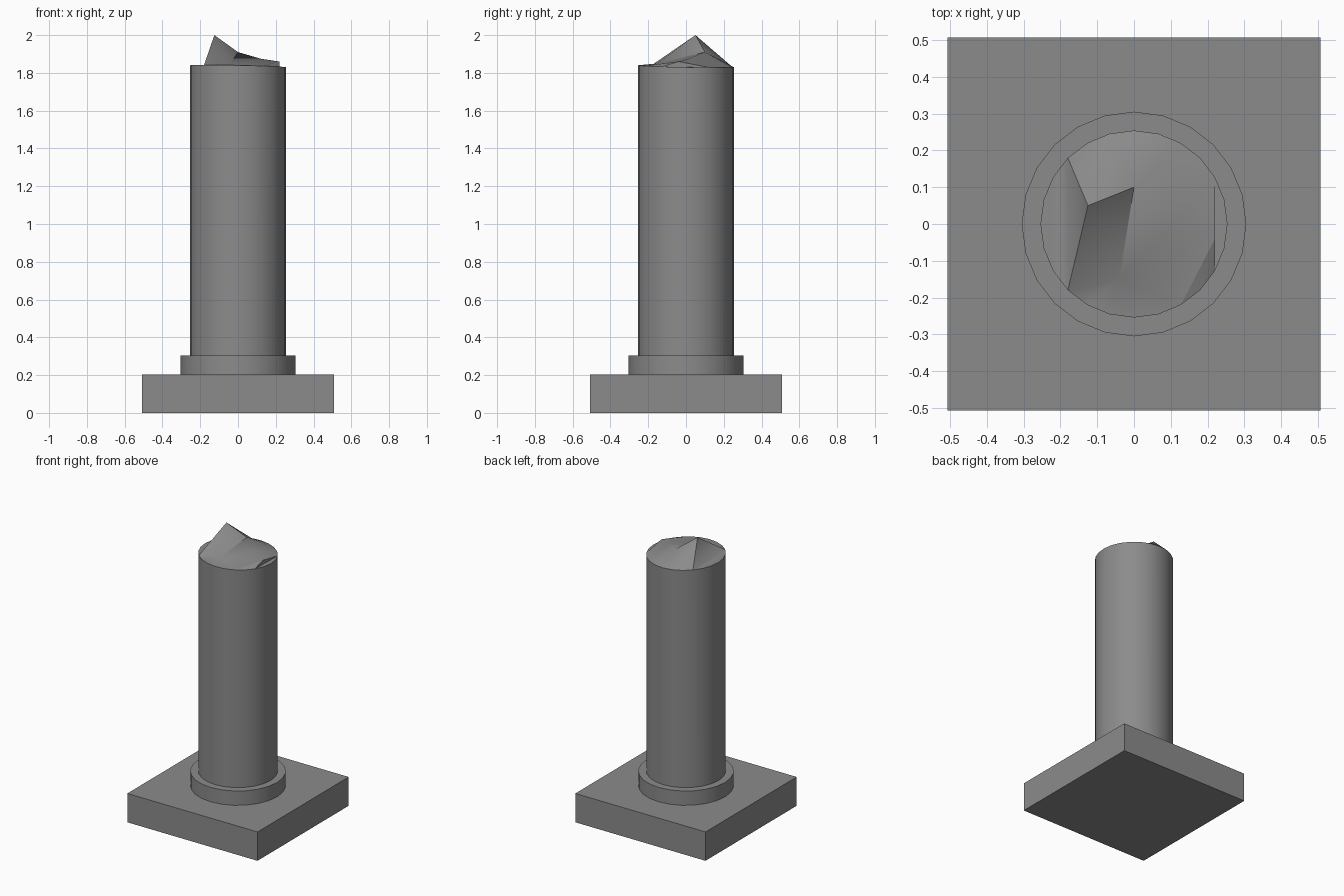
import bpy, bmesh, math

if "Cube" in bpy.data.objects:
    bpy.data.objects.remove(bpy.data.objects["Cube"])

SIDES = 24

# dark stone
stone = bpy.data.materials.new("dark_stone")
stone.diffuse_color = (0.26, 0.26, 0.26, 1)
stone.use_nodes = True
stone.node_tree.nodes["Principled BSDF"].inputs["Base Color"].default_value = stone.diffuse_color


def finish(bm, name, sharp=None):
    bmesh.ops.recalc_face_normals(bm, faces=bm.faces)
    for f in bm.faces:
        f.smooth = True
    for e in bm.edges:
        a = e.calc_face_angle(0)
        pair = set(e.verts)
        if sharp is None:
            e.smooth = a < math.radians(30)
        else:
            e.smooth = not any(pair == s for s in sharp)
    mesh = bpy.data.meshes.new(name)
    bm.to_mesh(mesh)
    bm.free()
    mesh.materials.append(stone)
    ob = bpy.data.objects.new(name, mesh)
    bpy.context.collection.objects.link(ob)
    return ob


def ring(bm, radius, height):
    verts = []
    for i in range(SIDES):
        a = 2 * math.pi * i / SIDES
        x, y = radius * math.cos(a), radius * math.sin(a)
        verts.append(bm.verts.new((x, y, height(x, y))))
    return verts


def walls(bm, low, high):
    for i in range(SIDES):
        j = (i + 1) % SIDES
        bm.faces.new((low[i], low[j], high[j], high[i]))


# square plinth
bm = bmesh.new()
bmesh.ops.create_cube(bm, size=1)
for v in bm.verts:
    v.co = (v.co.x * 1.014, v.co.y * 1.014, (v.co.z + 0.5) * 0.203)
finish(bm, "plinth")

# round base collar
bm = bmesh.new()
low = ring(bm, 0.305, lambda x, y: 0.203)
high = ring(bm, 0.305, lambda x, y: 0.304)
walls(bm, low, high)
bm.faces.new(high)
bm.faces.new(low[::-1])
finish(bm, "base_collar")

# column shaft with a broken top
bm = bmesh.new()
low = ring(bm, 0.254, lambda x, y: 0.304)
rim = ring(bm, 0.254, lambda x, y: 1.835 - 0.02 * (x + y))
walls(bm, low, rim)
bm.faces.new(low[::-1])

# crests of the break
peak = bm.verts.new((-0.125, 0.05, 2.0))
back = bm.verts.new((0.0, 0.1, 1.91))
mid = bm.verts.new((0.12, 0.015, 1.875))
right = bm.verts.new((0.22, -0.04, 1.86))
front = bm.verts.new((-0.04, -0.15, 1.85))


def fan(tip, first, last):
    for i in range(first, last):
        bm.faces.new((tip, rim[i], rim[i + 1]))


# crests fan out to their stretch of the rim
fan(mid, 2, 4)
fan(back, 4, 7)
fan(peak, 7, 9)
fan(front, 15, 20)
fan(right, 20, 22)
# flat shelves on the left and right edges
bm.faces.new(rim[9:16])
bm.faces.new(rim[22:] + rim[:3])
# faces joining the crests
for tri in ((peak, rim[9], rim[15]), (peak, rim[15], front),
            (peak, front, back), (back, front, mid), (mid, front, right),
            (front, rim[20], right), (right, rim[22], rim[2]),
            (right, rim[2], mid), (mid, rim[4], back),
            (back, rim[7], peak)):
    bm.faces.new(tri)

# creases: both ends of the shaft and the fracture lines
creases = [{r[i], r[i - 1]} for r in (rim, low) for i in range(SIDES)]
creases += [{peak, rim[9]}, {peak, rim[15]}, {peak, back}, {back, front},
            {right, rim[2]}, {right, rim[22]}, {right, rim[20]},
            {rim[2], rim[22]}]
finish(bm, "broken_shaft", creases)
